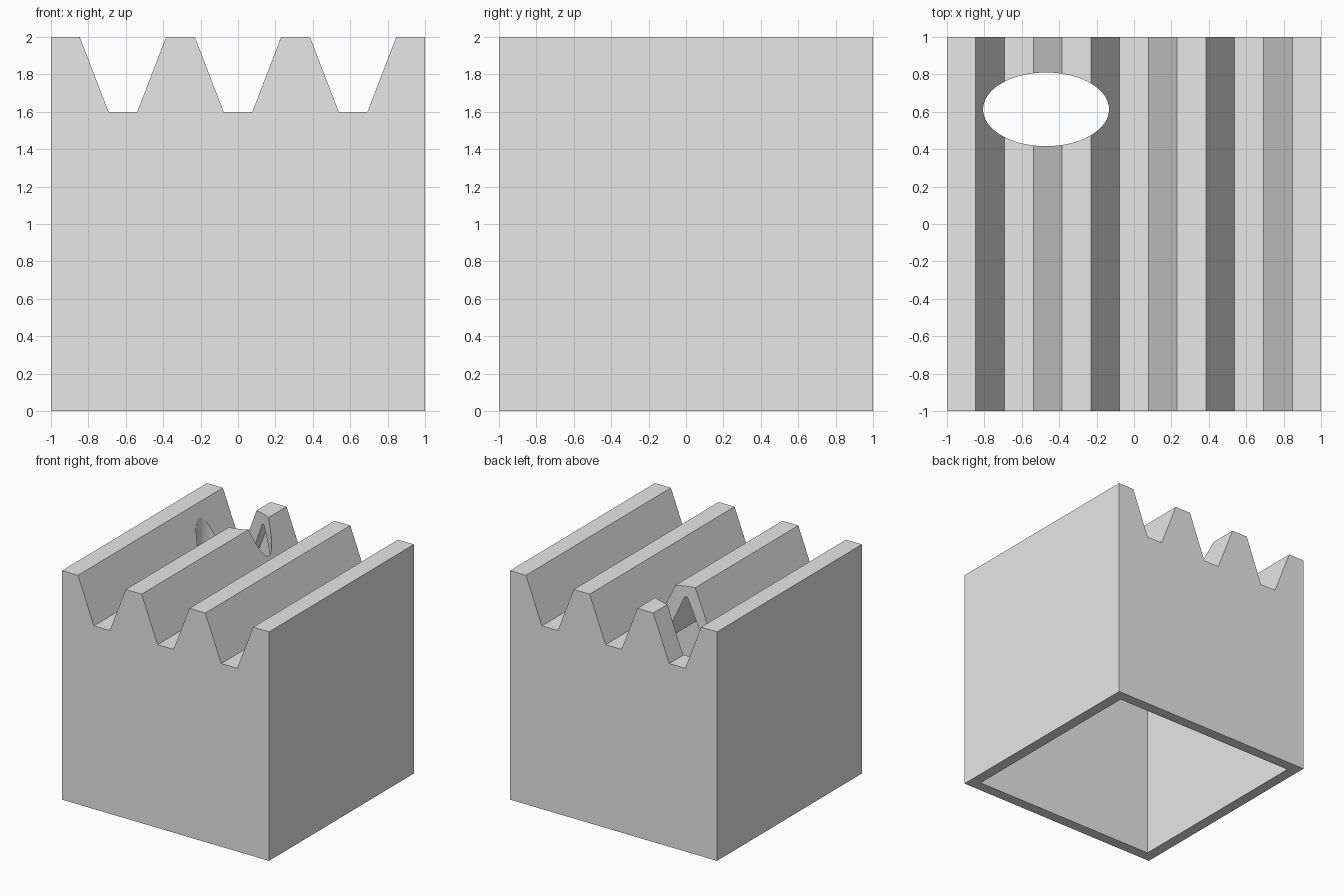
import bpy
import math

cube = bpy.data.objects.get("Cube")
if cube:
    bpy.data.objects.remove(cube, do_unlink=True)

STEP = 2 / 13          # width of every flat and every slope
DEPTH = 0.4            # groove depth
WALL = 0.095           # shell thickness

grey = bpy.data.materials.new("light grey")
grey.use_nodes = True
grey.diffuse_color = (0.8, 0.8, 0.8, 1)
grey.node_tree.nodes["Principled BSDF"].inputs["Base Color"].default_value = (0.8, 0.8, 0.8, 1)


def prism(name, outline, axis, start, end):
    """Extrude a closed outline along y (x, z points) or z (x, y points)."""
    def place(p, t):
        return (p[0], t, p[1]) if axis == "y" else (p[0], p[1], t)
    n = len(outline)
    verts = [place(p, t) for t in (start, end) for p in outline]
    faces = [list(range(n)), list(range(n, 2 * n))[::-1]]
    faces += [[i, i + n, (i + 1) % n + n, (i + 1) % n] for i in range(n)]
    mesh = bpy.data.meshes.new(name)
    mesh.from_pydata(verts, [], faces)
    mesh.materials.append(grey)
    obj = bpy.data.objects.new(name, mesh)
    bpy.context.collection.objects.link(obj)
    # Make all normals point outward
    bpy.context.view_layer.objects.active = obj
    obj.select_set(True)
    bpy.ops.object.mode_set(mode="EDIT")
    bpy.ops.mesh.select_all(action="SELECT")
    bpy.ops.mesh.normals_make_consistent(inside=False)
    bpy.ops.object.mode_set(mode="OBJECT")
    obj.select_set(False)
    return obj


# Outer profile: block with three trapezoid grooves
outer = [(-1, 0), (-1, 2)]
for centre in (-4 * STEP, 0, 4 * STEP):
    outer += [(centre - 1.5 * STEP, 2), (centre - STEP / 2, 2 - DEPTH),
              (centre + STEP / 2, 2 - DEPTH), (centre + 1.5 * STEP, 2)]
outer += [(1, 2), (1, 0)]

# Inner profile: the same roof moved inward by the wall thickness
run = STEP / DEPTH
shift = WALL * math.hypot(1, run) - WALL * run
side = 1 - WALL
end_z = 2 - (5.5 * STEP + WALL * math.hypot(1, run) - side) / run
inner = [(-side, -0.2), (-side, end_z)]
for centre in (-4 * STEP, 0, 4 * STEP):
    low, high = STEP / 2 + shift, 1.5 * STEP + shift
    if centre >= 0:
        inner.append((centre - high, 2 - WALL))
    inner += [(centre - low, 2 - DEPTH - WALL), (centre + low, 2 - DEPTH - WALL)]
    if centre <= 0:
        inner.append((centre + high, 2 - WALL))
inner += [(side, end_z), (side, -0.2)]

# Elliptical opening through the roof
ellipse = [(-0.47 + 0.337 * math.cos(a), 0.613 + 0.197 * math.sin(a))
           for a in (math.tau * i / 72 for i in range(72))]

shell = prism("ridged_shell", outer, "y", -1, 1)
cutters = [prism("cavity_cutter", inner, "y", -side, side),
           prism("opening_cutter", ellipse, "z", 1.2, 2.3)]
for cutter in cutters:
    cutter.hide_render = True
    cutter.hide_viewport = True
    mod = shell.modifiers.new(cutter.name, "BOOLEAN")
    mod.operation = "DIFFERENCE"
    mod.solver = "EXACT"
    mod.object = cutter

# Bake the cuts, remove the helpers and smooth the opening
bpy.context.view_layer.objects.active = shell
shell.select_set(True)
for cutter in cutters:
    bpy.ops.object.modifier_apply(modifier=cutter.name)
for cutter in cutters:
    bpy.data.objects.remove(cutter, do_unlink=True)
bpy.ops.object.shade_smooth_by_angle(angle=math.radians(20))
